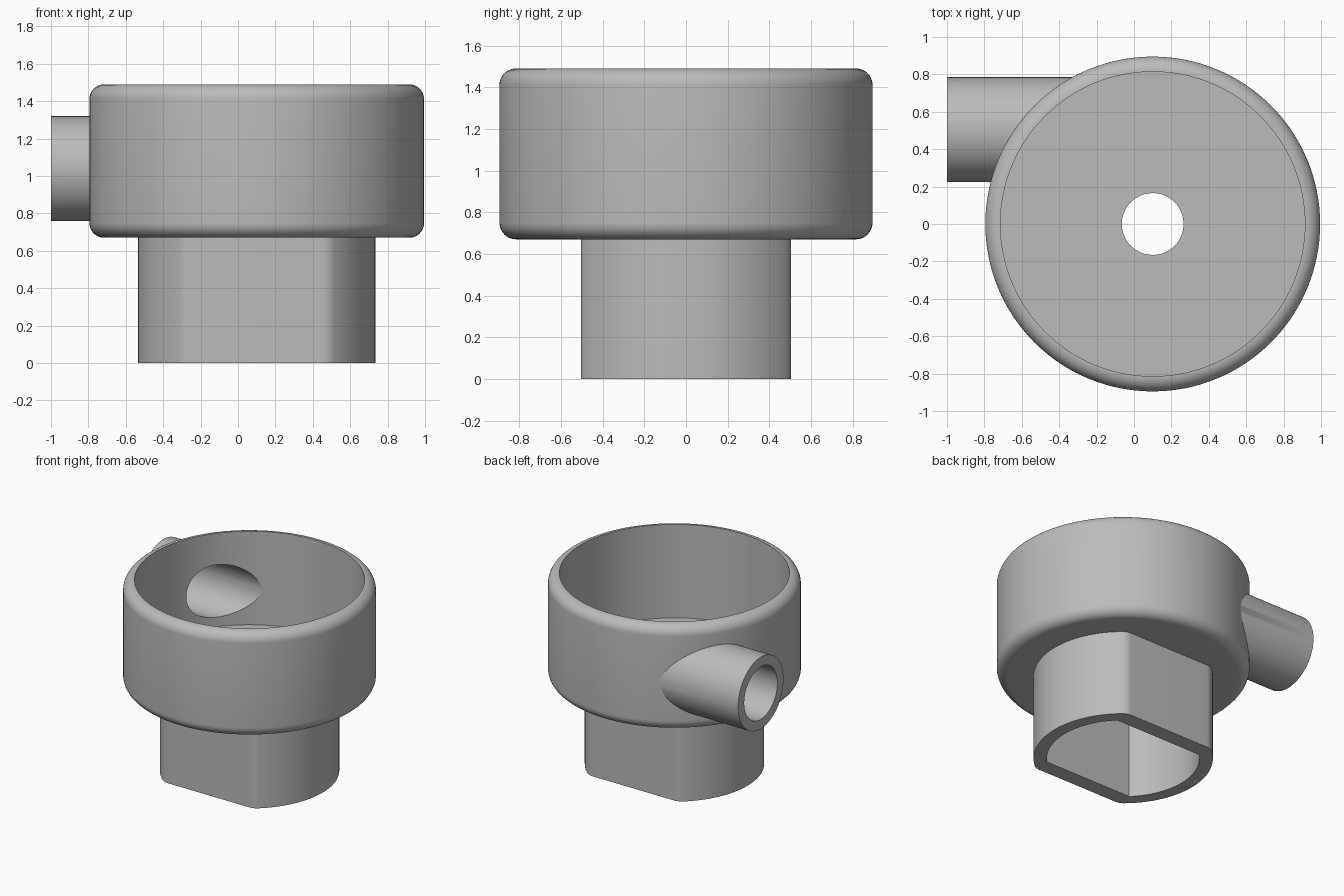
import bpy, bmesh, math
from mathutils import Matrix, Vector

if "Cube" in bpy.data.objects:
    bpy.data.objects.remove(bpy.data.objects["Cube"])

CX = 0.1  # cup and neck axis

grey = bpy.data.materials.new("plain_grey")
grey.diffuse_color = (0.5, 0.5, 0.5, 1)
grey.use_nodes = True
grey.node_tree.nodes["Principled BSDF"].inputs["Base Color"].default_value = grey.diffuse_color


def make(name, bm):
    bmesh.ops.recalc_face_normals(bm, faces=bm.faces)
    me = bpy.data.meshes.new(name)
    bm.to_mesh(me)
    bm.free()
    me.materials.append(grey)
    ob = bpy.data.objects.new(name, me)
    bpy.context.collection.objects.link(ob)
    return ob


def cylinder(name, r, length, centre, along_x=False, seg=96):
    bm = bmesh.new()
    m = Matrix.Translation(centre)
    if along_x:
        m = m @ Matrix.Rotation(math.pi / 2, 4, 'Y')
    bmesh.ops.create_cone(bm, cap_ends=True, segments=seg, radius1=r,
                          radius2=r, depth=length, matrix=m)
    return make(name, bm)


def lathe(name, profile, seg=128):
    """Solid of revolution; the profile holds (radius, z) from bottom to top."""
    bm = bmesh.new()
    rings = [[bm.verts.new((CX + r * math.cos(2 * math.pi * i / seg),
                            r * math.sin(2 * math.pi * i / seg), z))
              for i in range(seg)] for r, z in profile]
    for a, b in zip(rings, rings[1:]):
        for i in range(seg):
            j = (i + 1) % seg
            bm.faces.new((a[i], a[j], b[j], b[i]))
    bm.faces.new(rings[0])
    bm.faces.new(rings[-1])
    return make(name, bm)


def arc(cx, cy, r, a0, a1, n):
    return [(cx + r * math.cos(a0 + (a1 - a0) * i / n),
             cy + r * math.sin(a0 + (a1 - a0) * i / n)) for i in range(n + 1)]


def flatted_round(name, R, flat, fillet, z0, z1):
    """Prism of a circle cut by two flats at y = +-flat, corners filleted."""
    fy = flat - fillet
    fx = math.sqrt((R - fillet) ** 2 - fy ** 2)
    a = math.atan2(fy, fx)
    side = arc(0, 0, R, -a, a, 32)
    if fillet > 0:
        up = arc(fx, fy, fillet, a, math.pi / 2, 8)[1:]
        side = [(x, -y) for x, y in reversed(up)] + side + up
    pts = side + [(-x, -y) for x, y in side]
    bm = bmesh.new()
    base = bm.faces.new([bm.verts.new((CX + x, y, z0)) for x, y in pts])
    ext = bmesh.ops.extrude_face_region(bm, geom=[base], use_keep_orig=True)
    verts = [g for g in ext['geom'] if isinstance(g, bmesh.types.BMVert)]
    bmesh.ops.translate(bm, verts=verts, vec=Vector((0, 0, z1 - z0)))
    return make(name, bm)


def combine(target, other, operation):
    mod = target.modifiers.new("bool", 'BOOLEAN')
    mod.operation, mod.solver, mod.object = operation, 'EXACT', other
    bpy.context.view_layer.objects.active = target
    bpy.ops.object.modifier_apply(modifier=mod.name)
    bpy.data.objects.remove(other)


# cup with rounded top and bottom rims
F, R, Z0, Z1 = 0.08, 0.895, 0.67, 1.49
low = arc(R - F, Z0 + F, F, -math.pi / 2, 0, 10)
high = arc(R - F, Z1 - F, F, 0, math.pi / 2, 10)
housing = lathe("round_housing", low + high)

# neck below and side pipe
combine(housing, flatted_round("neck", 0.635, 0.505, 0.1, 0, 0.72), 'UNION')
combine(housing, cylinder("side_pipe", 0.28, 0.9, (-0.55, 0.505, 1.04), True), 'UNION')

# hollows: cup, neck, pipe bore and floor hole
combine(housing, cylinder("cup_hollow", 0.814, 1.0, (CX, 0, 1.26), seg=128), 'DIFFERENCE')
combine(housing, flatted_round("neck_hollow", 0.54, 0.385, 0, -0.1, 0.67), 'DIFFERENCE')
combine(housing, cylinder("pipe_bore", 0.205, 1.2, (-0.5, 0.505, 1.04), True), 'DIFFERENCE')
combine(housing, cylinder("floor_hole", 0.165, 0.6, (CX, 0, 0.75), seg=64), 'DIFFERENCE')

# smooth curved walls, crisp edges
bpy.ops.object.select_all(action='DESELECT')
housing.select_set(True)
bpy.context.view_layer.objects.active = housing
bpy.ops.object.shade_smooth_by_angle(angle=math.radians(30))
